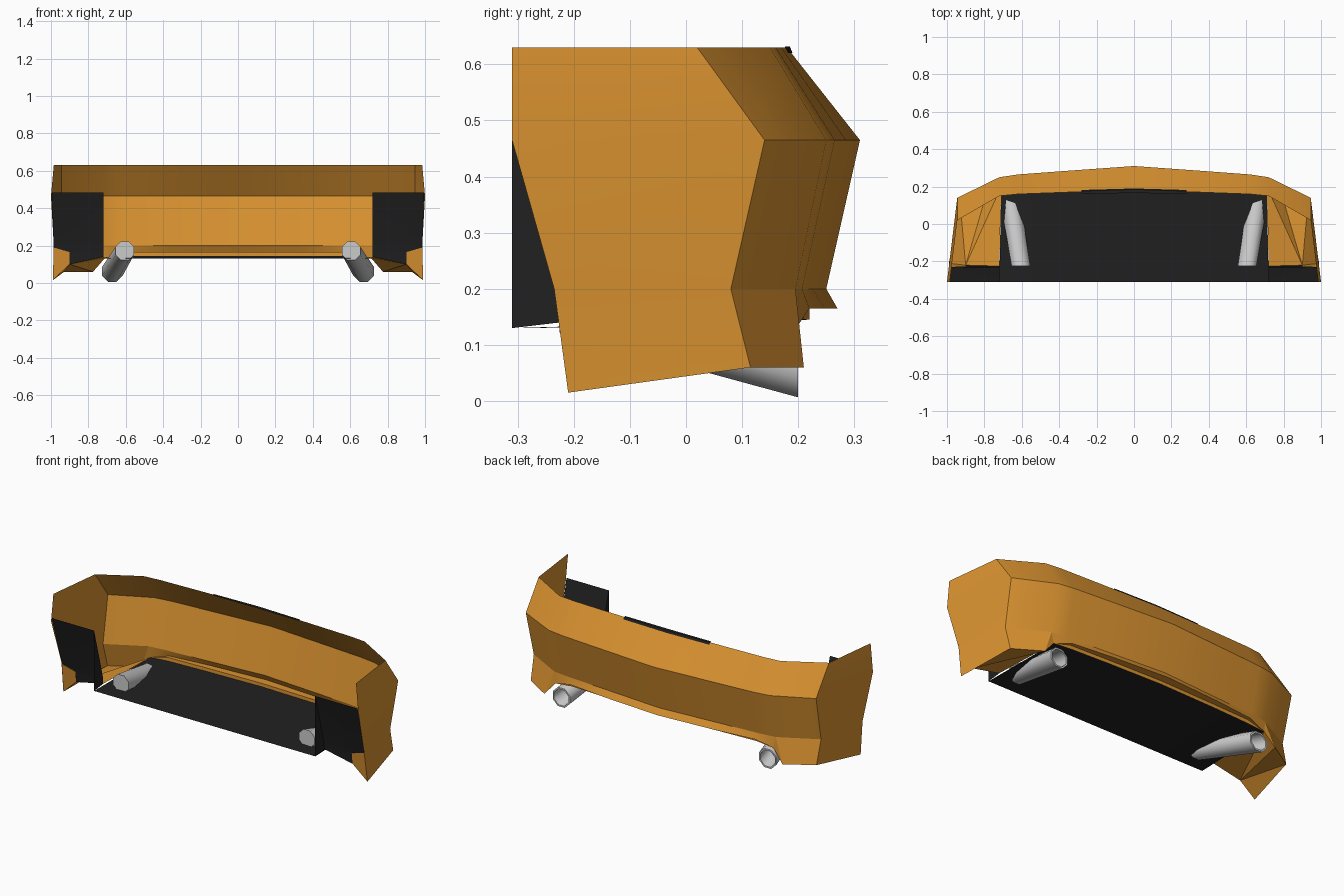
import bpy, bmesh, math
from mathutils import Vector

if "Cube" in bpy.data.objects:
    bpy.data.objects.remove(bpy.data.objects["Cube"])


def material(name, color):
    m = bpy.data.materials.new(name)
    m.diffuse_color = color
    m.use_nodes = True
    m.node_tree.nodes["Principled BSDF"].inputs["Base Color"].default_value = m.diffuse_color
    return m


ORANGE = material("orange_paint", (0.70, 0.29, 0.03, 1))
BLACK = material("black_plastic", (0.015, 0.015, 0.015, 1))


def build(name, faces, mat=None, smooth=25):
    """Half part from faces of points, mirrored over x."""
    bm = bmesh.new()
    for f in faces:
        bm.faces.new([bm.verts.new(p) for p in f])
    bmesh.ops.remove_doubles(bm, verts=bm.verts, dist=0.0005)
    bmesh.ops.recalc_face_normals(bm, faces=bm.faces)
    me = bpy.data.meshes.new(name)
    bm.to_mesh(me)
    bm.free()
    ob = bpy.data.objects.new(name, me)
    bpy.context.collection.objects.link(ob)
    if mat:
        me.materials.append(mat)
    mod = ob.modifiers.new("mirror", 'MIRROR')
    mod.use_clip = True
    bpy.context.view_layer.objects.active = ob
    ob.select_set(True)
    bpy.ops.object.shade_smooth_by_angle(angle=math.radians(smooth))
    ob.select_set(False)
    return ob


def strip(a, b):
    return [(a[i], a[i + 1], b[i + 1], b[i]) for i in range(len(a) - 1)]


def level(z, pts):
    return [(x, y, z) for x, y in pts]


# Bumper cover: plan curves from centre to corner, then the wrapped side
top = level(0.63, [(0, .18), (.35, .17), (.62, .16), (.72, .15), (.945, .02), (.985, -.31)])
belt = level(0.465, [(0, .31), (.35, .285), (.62, .265), (.72, .25), (.945, .14), (1.0, -.31)])
crease = level(0.20, [(0, .25), (.35, .225), (.62, .207), (.72, .195), (.935, .08)])
crease.append((.985, -.235, .20))
corner, tip = (.93, .115, .06), (.99, -.21, .015)
cut_low, cut_high = (.775, .21, .06), (.71, .20, .135)
faces = strip(top, belt) + strip(belt, crease)
faces += [(crease[3], crease[4], corner, cut_low),
          (crease[3], cut_low, cut_high),
          (crease[4], crease[5], tip, corner)]
build("bumper_cover", faces, ORANGE)

# Flared lip along the lower edge, with its return to the floor
lip = [(0, .27, .165), (.35, .247, .165), (.60, .22, .165), cut_high]
inner = [(0, .22, .165), (.35, .21, .165), (.60, .20, .165), cut_high]
rear = [(0, .22, .145), (.35, .21, .145), (.60, .198, .145), cut_high]
build("lower_lip", strip(crease[:4], lip) + strip(lip, inner)[:2] +
      [(lip[2], inner[2], cut_high)] + strip(inner, rear)[:2] +
      [(inner[2], rear[2], cut_high)], ORANGE)

# Corner undersides and the wheel arch flange
arch, wall = (.90, -.22, .10), (.72, -.225, .14)
build("corner_underside", [
    (tip, corner, arch), (corner, cut_low, arch),
    (cut_low, cut_high, arch), (cut_high, wall, arch),
    ((.985, -.232, .19), (.90, -.228, .165), arch, tip)], ORANGE)

# Wheel arch liner and its inner wall
bend_in, bend_out = (.72, -.23, .19), (.985, -.23, .19)
build("wheel_arch_liner", [
    ((.72, -.31, .485), (.995, -.31, .485), bend_out, bend_in),
    (bend_in, bend_out, (.90, -.226, .165), arch, wall),
    ((.72, -.31, .485), bend_in, wall, (.72, -.31, .13))], BLACK)

# Flat undertray
front = [(x, -.31, .13) for x in (0, .35, .60, .72)]
build("undertray", strip(front, rear), BLACK)

# Thin step plate on the top edge
build("step_plate", [((0, .165, .632), (.28, .163, .632), (.28, .176, .632), (0, .185, .632)),
                     ((0, .185, .632), (.28, .176, .632), (.28, .182, .62), (0, .19, .62))], BLACK)


# Hollow eight-sided exhaust pipe: outer wall, rim, inner bore and end caps
def ring(c, r):
    return [Vector(c) + Vector((r * math.cos(a), 0, r * math.sin(a)))
            for a in [math.tau * i / 8 + math.pi / 8 for i in range(9)]]


end, start = (.672, .20, .062), (.605, -.225, .172)
outer, bore = ring(end, .06), ring(end, .05)
deep = ring((.64, .0, .115), .045)
back = ring(start, .054)
build("exhaust_pipe", strip(back, outer) + strip(outer, bore) + strip(bore, deep) +
      [deep[:8], back[:8]], None, 50)
